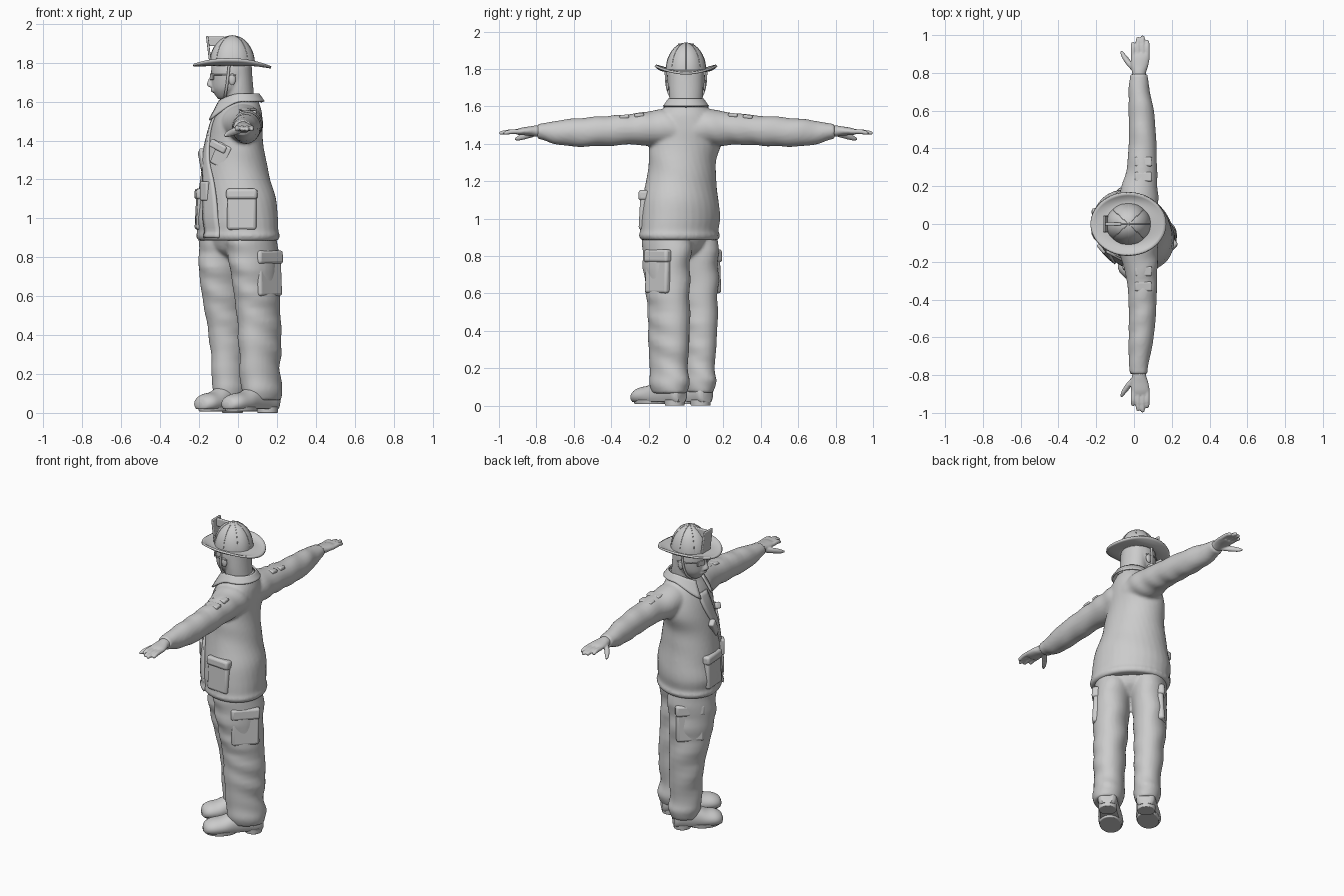
import bpy, bmesh, math
from math import sin, cos, pi, radians
from mathutils import Matrix, Vector

old = bpy.data.objects.get("Cube")
if old:
    bpy.data.objects.remove(old, do_unlink=True)

grey = bpy.data.materials.new("plain_grey")
grey.use_nodes = True
COLOR = (0.6, 0.6, 0.6, 1)
grey.diffuse_color = COLOR
grey.node_tree.nodes["Principled BSDF"].inputs["Base Color"].default_value = COLOR
HIP_YAW = radians(45)   # the hips and legs are twisted from the chest


def make(name, bm, yaw=0, remesh=0, solid=0, bevel=0):
    bmesh.ops.recalc_face_normals(bm, faces=bm.faces)
    mesh = bpy.data.meshes.new(name)
    bm.to_mesh(mesh)
    bm.free()
    mesh.materials.append(grey)
    ob = bpy.data.objects.new(name, mesh)
    bpy.context.collection.objects.link(ob)
    ob.rotation_euler.z = yaw
    if solid:
        mod = ob.modifiers.new("thickness", "SOLIDIFY")
        mod.thickness, mod.offset = solid, 0
    if bevel:
        mod = ob.modifiers.new("round", "BEVEL")
        mod.width, mod.segments = bevel, 3
    if remesh:
        mod = ob.modifiers.new("blend", "REMESH")
        mod.mode, mod.voxel_size, mod.use_smooth_shade = "VOXEL", remesh, True
        mod = ob.modifiers.new("relax", "SMOOTH")
        mod.iterations = 4
    bpy.ops.object.select_all(action="DESELECT")
    ob.select_set(True)
    bpy.context.view_layer.objects.active = ob
    bpy.ops.object.shade_smooth_by_angle(angle=radians(40))


def spline(rows, steps):
    """Smoothly resample rows of numbers."""
    out = []
    for i in range(len(rows) - 1):
        p = [rows[max(0, min(len(rows) - 1, i + k))] for k in (-1, 0, 1, 2)]
        for s in range(steps):
            t = s / steps
            out.append([b + 0.5 * t * (c - a + t * (2*a - 5*b + 4*c - d + t * (3*(b - c) + d - a)))
                        for a, b, c, d in zip(*p)])
    return out + [list(rows[-1])]


def loft(bm, rows, axis="z", steps=5, seg=32, fold=0, freq=30, floor=None):
    """Rows: position, centre a, centre b, radius a, radius b, turn in degrees."""
    rows = [tuple(r) + (0,) * (6 - len(r)) for r in rows]
    rings = []
    for t, a, b, ra, rb, turn in spline(rows, steps):
        ring, w = [], radians(turn)
        for k in range(seg):
            th = 2 * pi * k / seg
            g = 1 + fold * sin(freq * t + 2 * sin(th + 5 * t)) * (0.6 + 0.4 * cos(2 * th + 7 * t))
            u, v = ra * g * cos(th), rb * g * sin(th)
            u, v = a + u * cos(w) - v * sin(w), b + u * sin(w) + v * cos(w)
            if floor is not None:
                v = max(v, floor)
            ring.append(bm.verts.new({"z": (u, v, t), "y": (u, t, v), "x": (t, u, v)}[axis]))
        rings.append(ring)
    for p, q in zip(rings, rings[1:]):
        for k in range(seg):
            bm.faces.new((p[k], p[k - 1], q[k - 1], q[k]))
    bm.faces.new(rings[0])
    bm.faces.new(rings[-1])


def sheet(fn, rows, cols):
    bm = bmesh.new()
    g = [[bm.verts.new(fn(i / rows, j / cols)) for j in range(cols + 1)] for i in range(rows + 1)]
    for i in range(rows):
        for j in range(cols):
            bm.faces.new((g[i][j], g[i][j + 1], g[i + 1][j + 1], g[i + 1][j]))
    bmesh.ops.remove_doubles(bm, verts=bm.verts, dist=0.0005)
    return bm


def box(name, loc, size, rot=(0, 0, 0), bevel=0.01, yaw=0):
    m = Matrix.Translation(loc) @ Matrix.Rotation(radians(rot[2]), 4, "Z")
    m = m @ Matrix.Rotation(radians(rot[1]), 4, "Y") @ Matrix.Rotation(radians(rot[0]), 4, "X")
    bm = bmesh.new()
    bmesh.ops.create_cube(bm, size=1, matrix=m @ Matrix.Diagonal((*size, 1)))
    make(name, bm, yaw, bevel=bevel)


def ball(name, loc, size):
    bm = bmesh.new()
    bmesh.ops.create_uvsphere(bm, u_segments=24, v_segments=14, radius=1,
                              matrix=Matrix.Translation(loc) @ Matrix.Diagonal((*size, 1)))
    make(name, bm)


def tube(name, points, radius):
    cu = bpy.data.curves.new(name, "CURVE")
    cu.dimensions, cu.bevel_depth, cu.bevel_resolution, cu.use_fill_caps = "3D", radius, 2, True
    sp = cu.splines.new("POLY")
    pts = spline(points, 5)
    sp.points.add(len(pts) - 1)
    for p, co in zip(sp.points, pts):
        p.co = (*co, 1)
    cu.materials.append(grey)
    ob = bpy.data.objects.new(name, cu)
    bpy.context.collection.objects.link(ob)


# Trousers: two legs and the seat, blended
bm = bmesh.new()
loft(bm, [(.065, .03, -.15, .1, .08), (.12, .025, -.15, .12, .095), (.2, .015, -.145, .113, .09),
          (.35, .015, -.145, .124, .095), (.5, .01, -.14, .125, .1), (.7, -.01, -.135, .138, .106),
          (.85, -.02, -.125, .15, .113), (.92, -.02, -.12, .14, .11)], fold=.045, freq=42)
loft(bm, [(.07, .02, .08, .085, .068), (.13, .02, .08, .1, .082), (.2, .015, .08, .095, .078),
          (.4, .012, .088, .105, .088), (.6, -.01, .093, .125, .097), (.75, -.02, .09, .142, .103),
          (.92, -.02, .08, .145, .11)], fold=.045, freq=42)
loft(bm, [(.79, -.02, -.02, .06, .08), (.84, -.02, -.02, .12, .16), (.92, -.02, -.02, .15, .2)])
make("trousers", bm, HIP_YAW, remesh=.01)

# Jacket: twisted torso and two sleeves, blended
TORSO = [(.885, 0, -.035, .182, .228, 45), (.91, 0, -.035, .192, .24, 45), (.935, 0, -.035, .186, .232, 45),
         (1.0, -.005, -.03, .192, .232, 45), (1.1, -.008, -.03, .185, .218, 42),
         (1.2, -.012, -.027, .172, .196, 35), (1.3, -.018, -.018, .158, .184, 22),
         (1.4, -.015, -.003, .142, .193, 9), (1.48, -.005, 0, .132, .19, 0), (1.55, .008, 0, .115, .155, 0),
         (1.6, .015, 0, .092, .11, 0), (1.63, .015, 0, .08, .09, 0)]
SLEEVE = [(.05, .015, 1.48, .11, .1), (.12, .02, 1.485, .108, .1), (.2, .03, 1.482, .095, .092),
          (.3, .042, 1.477, .08, .082), (.45, .045, 1.467, .073, .08), (.6, .038, 1.46, .067, .075),
          (.7, .028, 1.46, .057, .062), (.76, .025, 1.464, .05, .046), (.795, .025, 1.466, .046, .04)]
bm = bmesh.new()
loft(bm, TORSO, fold=.018, freq=26)
for s in (1, -1):
    loft(bm, [(s * r[0], *r[1:]) for r in SLEEVE], "y", fold=.035, freq=45)
make("jacket", bm, remesh=.01)


# Collar: close band, open at the front, with pointed ends
def collar_point(i, j):
    th = radians(-158 + 316 * j)
    front = max(0, -cos(th)) ** 2
    r = .09 + .028 * i * (1 + 1.2 * front)
    return (.015 + r * cos(th) - .03 * front, r * sin(th), 1.64 - .04 * i - front * (.04 + .07 * i))


make("collar", sheet(collar_point, 5, 40), solid=.01)

# Closing flap: a strip that follows the twist of the torso
BODY = spline(TORSO, 3)[2:27]


def flap_point(i, j):
    z, cx, cy, rx, ry, turn = BODY[round(i * (len(BODY) - 1))]
    th, w = (j - .5) * .45, radians(turn)
    u, v = -(rx + .004) * cos(th), ry * sin(th)
    return (cx + u * cos(w) - v * sin(w), cy + u * sin(w) + v * cos(w), z)


make("front_flap", sheet(flap_point, len(BODY) - 1, 4), solid=.014)

# Jacket pockets and chest pouch
for side, loc, yaw in (("left", (.02, -.222, 1.035), 86), ("right", (-.192, .005, 1.035), 4)):
    box(side + "_hip_pocket", loc, (.045, .15, .19), (0, 3, yaw), .015)
    box(side + "_hip_pocket_flap", (loc[0], loc[1], 1.125), (.055, .16, .055), (0, 3, yaw), .015)
box("left_chest_pocket", (-.085, -.158, 1.325), (.03, .085, .12), (25, 0, 62))
box("left_chest_pocket_flap", (-.1, -.158, 1.37), (.035, .1, .04), (25, 0, 62))
box("chest_pouch", (-.178, -.03, 1.3), (.035, .05, .12), (-35, 0, 15))
box("waist_pouch", (-.165, -.125, 1.14), (.04, .06, .1), (0, 0, 40))
tube("hanging_loop", [(.105, -.02, 1.61), (.12, 0, 1.6), (.105, .02, 1.61)], .006)

# Trouser side pockets
for side, y, s in (("left", -.212, -1), ("right", .158, 1)):
    box(side + "_cargo_pocket", (.005, y, .71), (.165, .05, .22), (3 * s, 0, 0), .015, HIP_YAW)
    box(side + "_cargo_flap", (.005, y + .006 * s, .8), (.175, .05, .07), (3 * s, 0, 0), .015, HIP_YAW)

# Boots with soles and heels
for side, y, toe, heel in (("left", -.15, -.235, .12), ("right", .075, -.205, .09)):
    bm = bmesh.new()
    shape = [(0, .04, .02, .015), (.04, .045, .05, .035), (.15, .05, .07, .048), (.33, .053, .072, .056),
             (.53, .063, .064, .075), (.75, .07, .058, .085), (.94, .065, .054, .07), (1, .06, .035, .05)]
    loft(bm, [(toe + (heel - toe) * t, y, z, a, b) for t, z, a, b in shape], "x", floor=.02)
    make(side + "_boot", bm, HIP_YAW)
    bm = bmesh.new()
    for x, rx, ry, base in ((toe + .11, .1, .068, .008), (heel - .055, .055, .056, 0)):
        loft(bm, [(base, x, y, rx * .95, ry * .95), (.032, x, y, rx, ry)], steps=1)
    make(side + "_boot_sole", bm, HIP_YAW, bevel=.004)

# Hands
for side, s in (("left", -1), ("right", 1)):
    bm = bmesh.new()
    loft(bm, [(s * t, x, z, a, b) for t, x, z, a, b in (
        (.75, .027, 1.466, .036, .032), (.8, .027, 1.468, .037, .03), (.84, .03, 1.468, .046, .024),
        (.88, .033, 1.466, .05, .02), (.905, .033, 1.463, .046, .015))], "y")
    for x, tip in ((-.005, .965), (.021, .99), (.046, .998), (.07, .975)):
        loft(bm, [(s * .88, x, 1.465, .013, .013), (s * .93, x, 1.465, .013, .013),
                  (s * (tip - .01), x, 1.458, .011, .011), (s * tip, x, 1.457, .004, .004)], "y", seg=12)
    loft(bm, [(s * .81, .01, 1.457, .02, .02), (s * .85, -.025, 1.445, .02, .019),
              (s * .89, -.053, 1.432, .015, .015), (s * .915, -.066, 1.425, .007, .007)], "y", seg=12)
    make(side + "_hand", bm, remesh=.005)
    # Sleeve tabs
    for y, z in ((.25, 1.553), (.33, 1.544)):
        box(side + "_sleeve_band", (.05, s * y, z), (.09, .05, .022), (-5 * s, 0, 0), .008)

# Head and neck
bm = bmesh.new()
loft(bm, [(1.52, .02, 0, .08, .08), (1.6, .01, 0, .076, .086), (1.68, .004, 0, .074, .092), (1.78, -.01, 0, .08, .095)])
loft(bm, [(1.612, -.075, 0, .025, .03), (1.63, -.065, 0, .05, .055), (1.665, -.045, 0, .088, .084),
          (1.71, -.035, 0, .102, .098), (1.76, -.033, 0, .105, .101), (1.81, -.033, 0, .1, .095)])
loft(bm, [(1.675, -.137, 0, .014, .022), (1.69, -.141, 0, .02, .019), (1.735, -.128, 0, .014, .011)], seg=16)
loft(bm, [(1.648, -.118, 0, .018, .03), (1.66, -.124, 0, .017, .034), (1.669, -.12, 0, .014, .03)], seg=16)
make("head", bm, remesh=.006)
for s, side in ((-1, "left"), (1, "right")):
    ball(side + "_ear", (-.03, s * .098, 1.715), (.018, .01, .03))
    box(side + "_lens", (-.134, s * .037, 1.728), (.006, .054, .032), (0, 0, -18 * s), .003)
    tube(side + "_glasses_arm", [(-.125, s * .065, 1.738), (-.08, s * .098, 1.738), (-.01, s * .102, 1.735)], .004)
    tube(side + "_chin_strap", [(-.045, s * .108, 1.79), (-.055, s * .1, 1.7), (-.065, s * .068, 1.635), (-.07, 0, 1.606)], .007)


# Helmet: paneled dome, curved brim, ribs and front shield
def dome_point(i, j):
    a, th = i * pi / 2, 2 * pi * j
    r = cos(a) * (1 + .02 * abs(sin(4 * th)))
    return (-.03 + .117 * r * cos(th), .108 * r * sin(th), 1.785 + .155 * sin(a))


def brim_point(i, j):
    th = 2 * pi * j
    c, s = cos(th), sin(th)
    rx = .1 + i * .1
    return (-.03 + rx * c, (.095 + .07 * i) * s, 1.792 - .016 * i + i * i * (.042 * s * s + .012 * max(0, -c)))


make("helmet_dome", sheet(dome_point, 12, 64))
make("helmet_brim", sheet(brim_point, 6, 64), solid=.012)
for k in range(8):
    th = k * pi / 4
    tube("helmet_rib", [(-.03 + .117 * cos(a) * cos(th), .108 * cos(a) * sin(th), 1.785 + .155 * sin(a))
                        for a in (0, .4, .8, 1.2, pi / 2)], .002)
box("shield", (-.15, 0, 1.865), (.012, .088, .145), (0, -7, 0), .005)
box("shield_holder", (-.11, 0, 1.91), (.085, .018, .05), bevel=.005)
